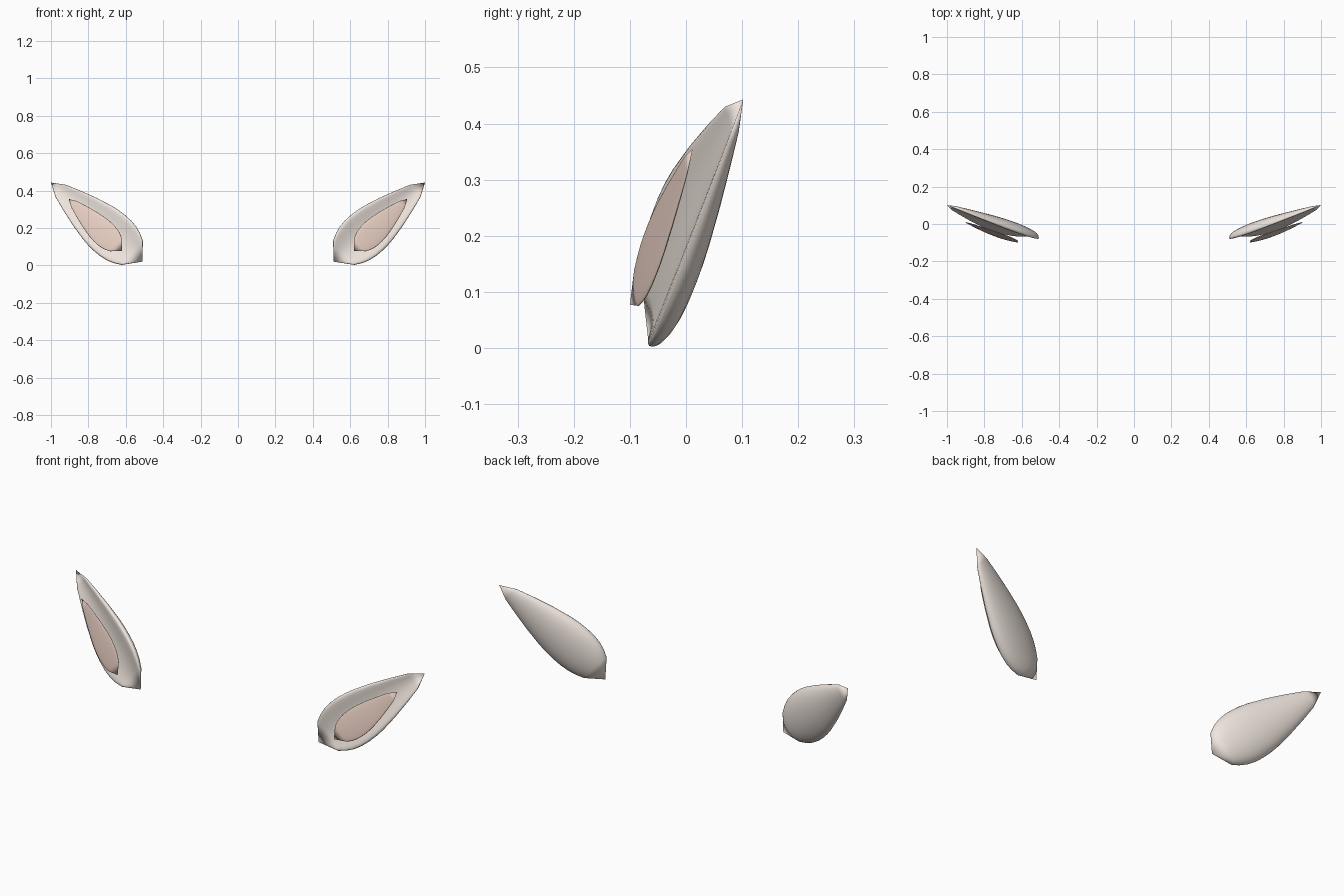
import bpy, bmesh, math
from mathutils import Vector

if "Cube" in bpy.data.objects:
    bpy.data.objects.remove(bpy.data.objects["Cube"])

# (position along ear, half width) of the leaf outline, base to tip
PROFILE = [(0, 0), (.073, .086), (.11, .106), (.147, .119), (.19, .126), (.235, .127),
           (.28, .124), (.325, .117), (.41, .097), (.5, .070), (.58, .043), (.649, 0)]
SEG = 16


def material(name, color):
    m = bpy.data.materials.new(name)
    m.diffuse_color = (*color, 1)
    m.use_nodes = True
    m.node_tree.nodes["Principled BSDF"].inputs["Base Color"].default_value = m.diffuse_color
    return m


def cupped_leaf(name, base, tip, width, side, mat, curl, tilt, back, front):
    """Leaf-shaped cup with a rounded rim; back and front give depth across the section."""
    base, tip = Vector(base), Vector(tip)
    axis = tip - base
    flat = Vector((axis.x, 0, axis.z))
    stretch = flat.length / PROFILE[-1][0]
    flat.normalize()
    slope = axis.y / axis.x
    bm = bmesh.new()

    def surface(depth):
        rows = []
        for s, hw in PROFILE:
            hw *= width
            row = []
            for i in range(SEG + 1):
                a = math.pi * i / SEG
                w = -math.cos(a) * hw
                dx = flat.x * s * stretch - flat.z * w
                dz = flat.z * s * stretch + flat.x * w
                dy = dx * slope + tilt * w + hw * (depth(math.sin(a)) - curl)
                row.append(bm.verts.new(((base.x + dx) * side, base.y + dy, base.z + dz)))
            rows.append(row)
        for r0, r1 in zip(rows, rows[1:]):
            for i in range(SEG):
                bm.faces.new((r0[i], r0[i + 1], r1[i + 1], r1[i]))

    surface(back)
    surface(front)
    bmesh.ops.remove_doubles(bm, verts=bm.verts, dist=1e-5)
    bmesh.ops.dissolve_degenerate(bm, edges=bm.edges, dist=1e-6)
    bmesh.ops.recalc_face_normals(bm, faces=bm.faces)
    me = bpy.data.meshes.new(name)
    bm.to_mesh(me)
    bm.free()
    ob = bpy.data.objects.new(name, me)
    bpy.context.collection.objects.link(ob)
    me.materials.append(mat)
    bpy.ops.object.select_all(action='DESELECT')
    ob.select_set(True)
    bpy.context.view_layer.objects.active = ob
    bpy.ops.object.shade_smooth()


fur = material("cream", (.87, .79, .73))
skin = material("pink", (.82, .63, .55))

# Outer ears and inner ears, mirrored left and right
for label, side in (("right", 1), ("left", -1)):
    cupped_leaf("outer_ear_" + label, (.51, -.068, .02), (1.0, .102, .443), 1.0, side, fur,
                .21, .15, lambda s: .45 * s, lambda s: -.4 * s + .5 * s * s)
    cupped_leaf("inner_ear_" + label, (.62, -.1, .077), (.905, .012, .355), .54, side, skin,
                0, .2, lambda s: .12 * s, lambda s: -.1 * s)
